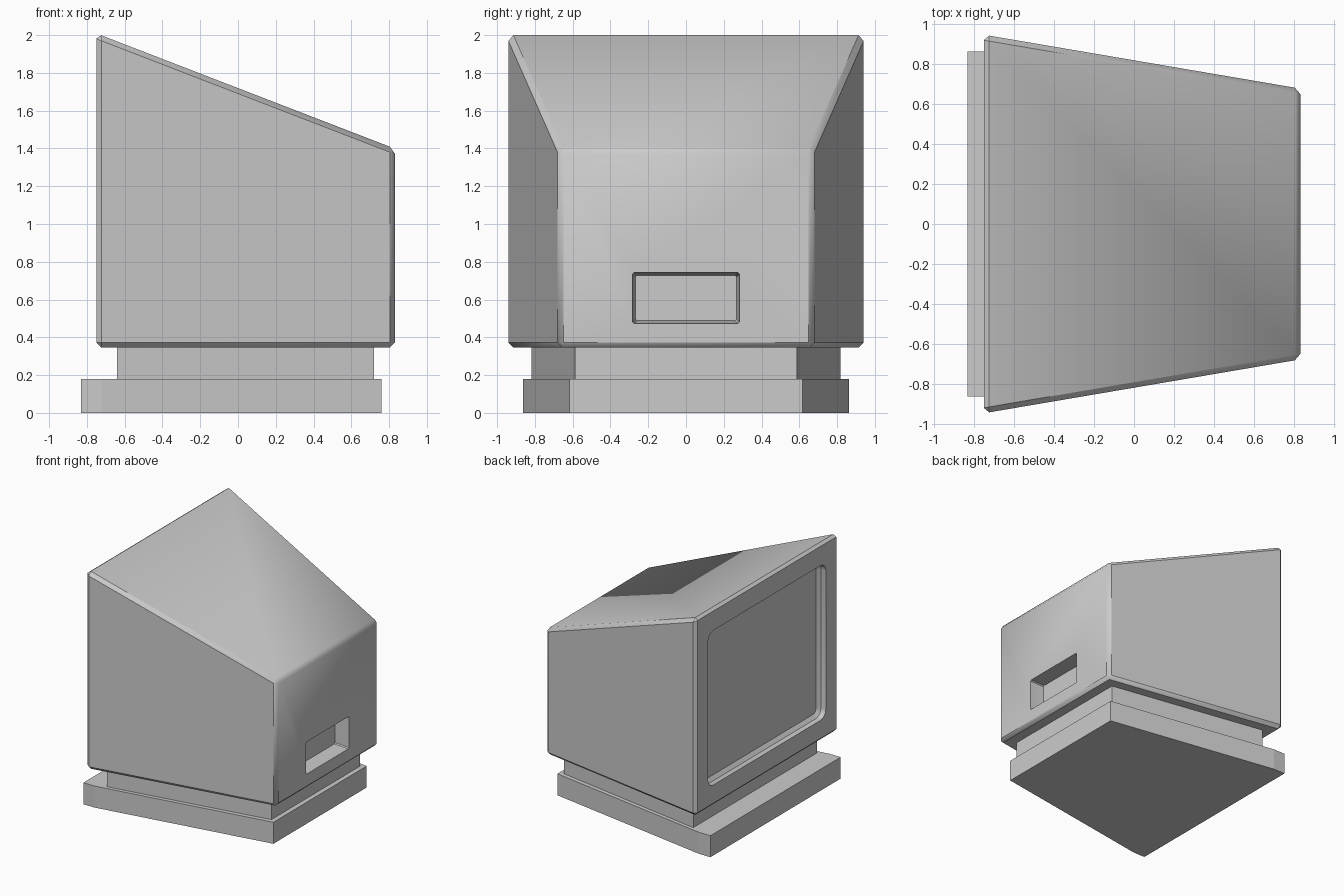
import bpy, bmesh, math
from mathutils import Vector

if "Cube" in bpy.data.objects:
    bpy.data.objects.remove(bpy.data.objects["Cube"])


def loft(name, loops):
    """Closed solid skinned through loops that share a point count."""
    bm = bmesh.new()
    rings = [[bm.verts.new(p) for p in loop] for loop in loops]
    for a, b in zip(rings, rings[1:]):
        for i in range(len(a)):
            j = (i + 1) % len(a)
            bm.faces.new((a[i], a[j], b[j], b[i]))
    bm.faces.new(rings[0][::-1])
    bm.faces.new(rings[-1])
    bmesh.ops.recalc_face_normals(bm, faces=bm.faces)
    mesh = bpy.data.meshes.new(name)
    bm.to_mesh(mesh)
    bm.free()
    obj = bpy.data.objects.new(name, mesh)
    bpy.context.collection.objects.link(obj)
    return obj


def mirrored(half):
    """Plan outline from (x, half width) stations."""
    return half + [(x, -y) for x, y in reversed(half)]


def prism(name, half, bottom, top):
    """Plan outline raised from bottom to the height function top(x)."""
    plan = mirrored(half)
    return loft(name, [[(x, y, bottom) for x, y in plan],
                       [(x, y, top(x)) for x, y in plan]])


def round_rect(x, hy, z0, z1, r, seg=4):
    """Rounded rectangle in a plane of constant x."""
    pts = []
    corners = [(hy - r, z1 - r), (r - hy, z1 - r), (r - hy, z0 + r), (hy - r, z0 + r)]
    for k, (cy, cz) in enumerate(corners):
        for s in range(seg + 1):
            a = math.pi / 2 * (k + s / seg)
            pts.append(Vector((x, cy + r * math.cos(a), cz + r * math.sin(a))))
    return pts


def apply(obj, mod):
    bpy.context.view_layer.objects.active = obj
    bpy.ops.object.modifier_apply(modifier=mod.name)


def cut(obj, cutter):
    mod = obj.modifiers.new("cut", 'BOOLEAN')
    mod.operation, mod.solver, mod.object = 'DIFFERENCE', 'EXACT', cutter
    apply(obj, mod)
    bpy.data.objects.remove(cutter)


# Tapered housing with sloping roof and chamfered edges
housing = prism("monitor_housing", [(-0.75, 0.945), (0.83, 0.676)], 0.345,
                lambda x: 2.009 - 0.386 * (x + 0.75))
bevel = housing.modifiers.new("chamfer", 'BEVEL')
bevel.width, bevel.segments, bevel.limit_method = 0.027, 1, 'NONE'
apply(housing, bevel)

# Sunken screen with rounded corners and a sloped inner rim
cut(housing, loft("screen_cutter", [
    round_rect(-0.80, 0.78, 0.525, 1.82, 0.07),
    round_rect(-0.705, 0.78, 0.525, 1.82, 0.07),
    round_rect(-0.68, 0.75, 0.555, 1.79, 0.04)]))

# Connector recess in the rear
cut(housing, loft("recess_cutter", [
    round_rect(0.90, 0.283, 0.473, 0.742, 0.008, 1),
    round_rect(0.82, 0.283, 0.473, 0.742, 0.008, 1),
    round_rect(0.71, 0.268, 0.488, 0.727, 0.008, 1)]))

# Smooth only the soft chamfers
for o in bpy.context.selected_objects:
    o.select_set(False)
housing.select_set(True)
bpy.context.view_layer.objects.active = housing
bpy.ops.object.shade_smooth_by_angle(angle=math.radians(36))

# Neck and foot
prism("neck", [(-0.64, 0.818), (0.72, 0.587)], 0.17, lambda x: 0.36)
prism("foot", [(-0.83, 0.862), (-0.72, 0.862), (0.76, 0.617)], 0.0, lambda x: 0.18)
